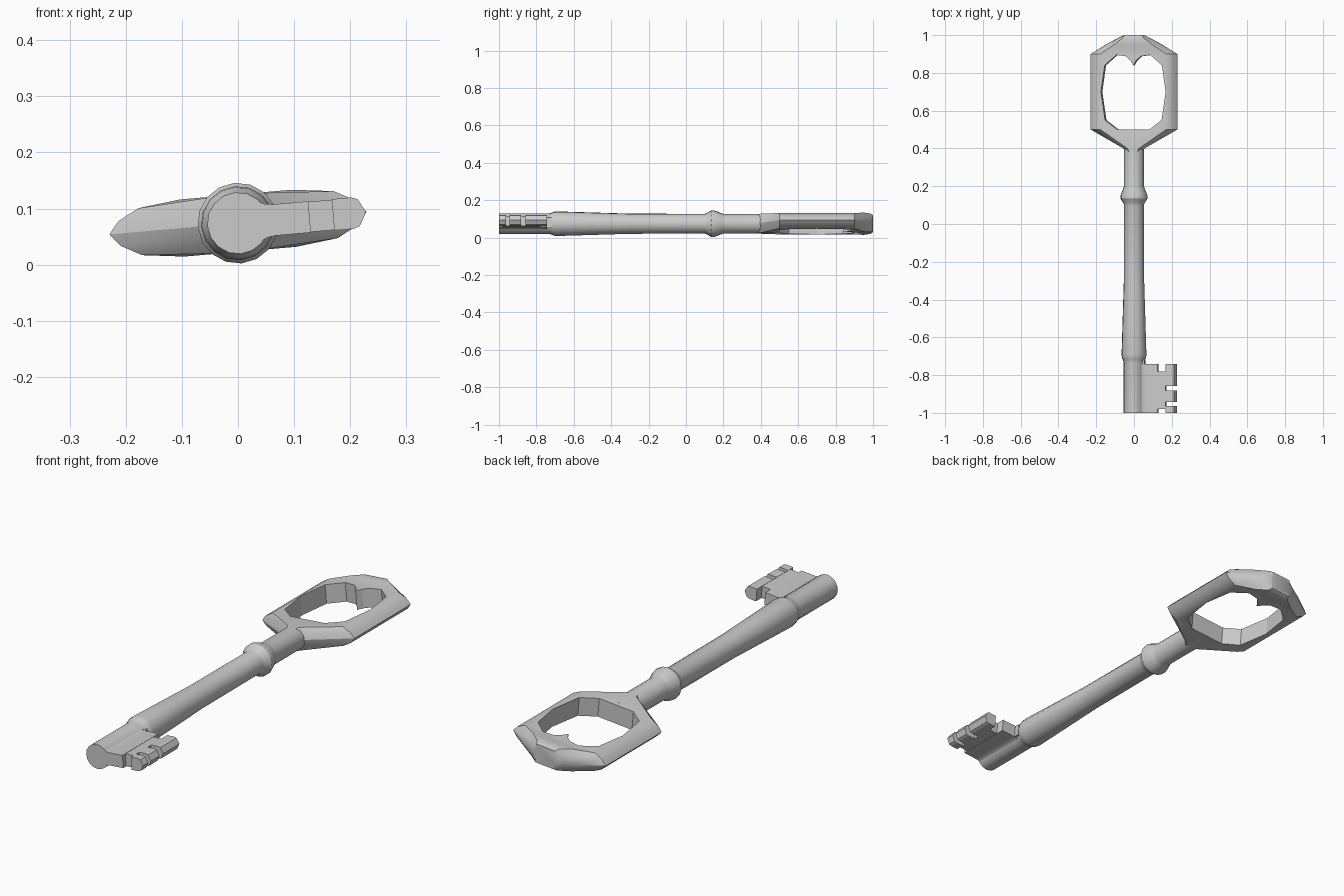
import bpy, bmesh
from math import sin, cos, pi, radians

if "Cube" in bpy.data.objects:
    bpy.data.objects.remove(bpy.data.objects["Cube"])

TILT, HEIGHT, SIDES = radians(-5), 0.074, 16


def loft(name, rings):
    """Skin a list of equal-length 3D rings and cap both ends."""
    bm = bmesh.new()
    loops = [[bm.verts.new(p) for p in ring] for ring in rings]
    n = len(loops[0])
    for a, b in zip(loops, loops[1:]):
        for i in range(n):
            j = (i + 1) % n
            bm.faces.new((a[i], a[j], b[j], b[i]))
    bm.faces.new(loops[0])
    bm.faces.new(loops[-1])
    bmesh.ops.recalc_face_normals(bm, faces=bm.faces)
    mesh = bpy.data.meshes.new(name)
    bm.to_mesh(mesh)
    bm.free()
    ob = bpy.data.objects.new(name, mesh)
    bpy.context.collection.objects.link(ob)
    # the whole key lies tilted about its shaft
    ob.rotation_euler.y = TILT
    ob.location.z = HEIGHT
    return ob


def smooth(ob, angle=30):
    bpy.ops.object.select_all(action='DESELECT')
    ob.select_set(True)
    bpy.context.view_layer.objects.active = ob
    bpy.ops.object.shade_smooth_by_angle(angle=radians(angle))


def circle(r, y):
    return [(r * cos(2 * pi * i / SIDES), y, r * sin(2 * pi * i / SIDES))
            for i in range(SIDES)]


def bow_section(y, w, flat, h):
    """Pointed-edge cross-section of the bow."""
    right = [(flat, -h), (flat + (w - flat) * 0.68, -h * 0.52), (w, 0),
             (flat + (w - flat) * 0.68, h * 0.52), (flat, h)]
    left = [(-x, z) for x, z in reversed(right)]
    return [(x, y, z) for x, z in right + left]


def bar(name, upper, y0, y1):
    """Prism along y from the upper half of a symmetric profile."""
    pts = upper + [(x, -z) for x, z in reversed(upper) if z > 0]
    return loft(name, [[(x, y, z) for x, z in pts] for y in (y0, y1)])


# Shaft with flared shoulder and collar
profile = [(0.055, -1), (0.055, -0.735), (0.058, -0.72), (0.064, -0.708),
           (0.066, -0.69), (0.059, -0.46), (0.054, -0.3), (0.053, 0.10),
           (0.056, 0.11), (0.072, 0.135), (0.072, 0.15), (0.056, 0.19),
           (0.053, 0.20), (0.053, 0.40), (0.045, 0.48)]
smooth(loft("shaft", [circle(r, y) for r, y in profile]))

# Bow
bow = loft("bow", [bow_section(*s) for s in (
    (0.38, 0.045, 0.02, 0.048), (0.40, 0.056, 0.03, 0.051),
    (0.50, 0.23, 0.175, 0.042), (0.90, 0.23, 0.175, 0.042),
    (0.95, 0.15, 0.10, 0.051), (0.985, 0.085, 0.055, 0.05),
    (1.00, 0.055, 0.045, 0.042))])

# Hole through the bow, with a small point at the top
half = [(0.085, 0.5), (0.15, 0.55), (0.172, 0.70), (0.152, 0.84),
        (0.09, 0.895), (0.04, 0.888), (0.015, 0.865)]
outline = half + [(0, 0.84)] + [(-x, y) for x, y in reversed(half)]
hole = loft("bow_hole_cutter", [[(x, y, z) for x, y in outline] for z in (-0.2, 0.2)])
hole.hide_render = True
hole.hide_set(True)
cut = bow.modifiers.new("hole", 'BOOLEAN')
cut.operation = 'DIFFERENCE'
cut.object = hole
cut.solver = 'EXACT'
smooth(bow)

# Bit: web filleted into the shaft, stepped edge, three teeth
web = [(0.0, 0.05), (0.024, 0.049), (0.036, 0.037), (0.05, 0.03),
       (0.065, 0.028), (0.128, 0.028)]
smooth(bar("bit_web", web, -1, -0.742))
bar("bit_fillet", [(0.03, 0.027), (0.058, 0.027)], -0.75, -0.72)
bar("bit_step", [(0.128, 0.027), (0.17, 0.027)], -0.98, -0.78)
tooth = [(0.17, 0.028), (0.205, 0.028), (0.216, 0.024), (0.229, 0.0)]
for i, (y0, y1) in enumerate([(-1, -0.963), (-0.943, -0.882), (-0.857, -0.742)]):
    bar(f"bit_tooth_{i + 1}", tooth, y0, y1)
